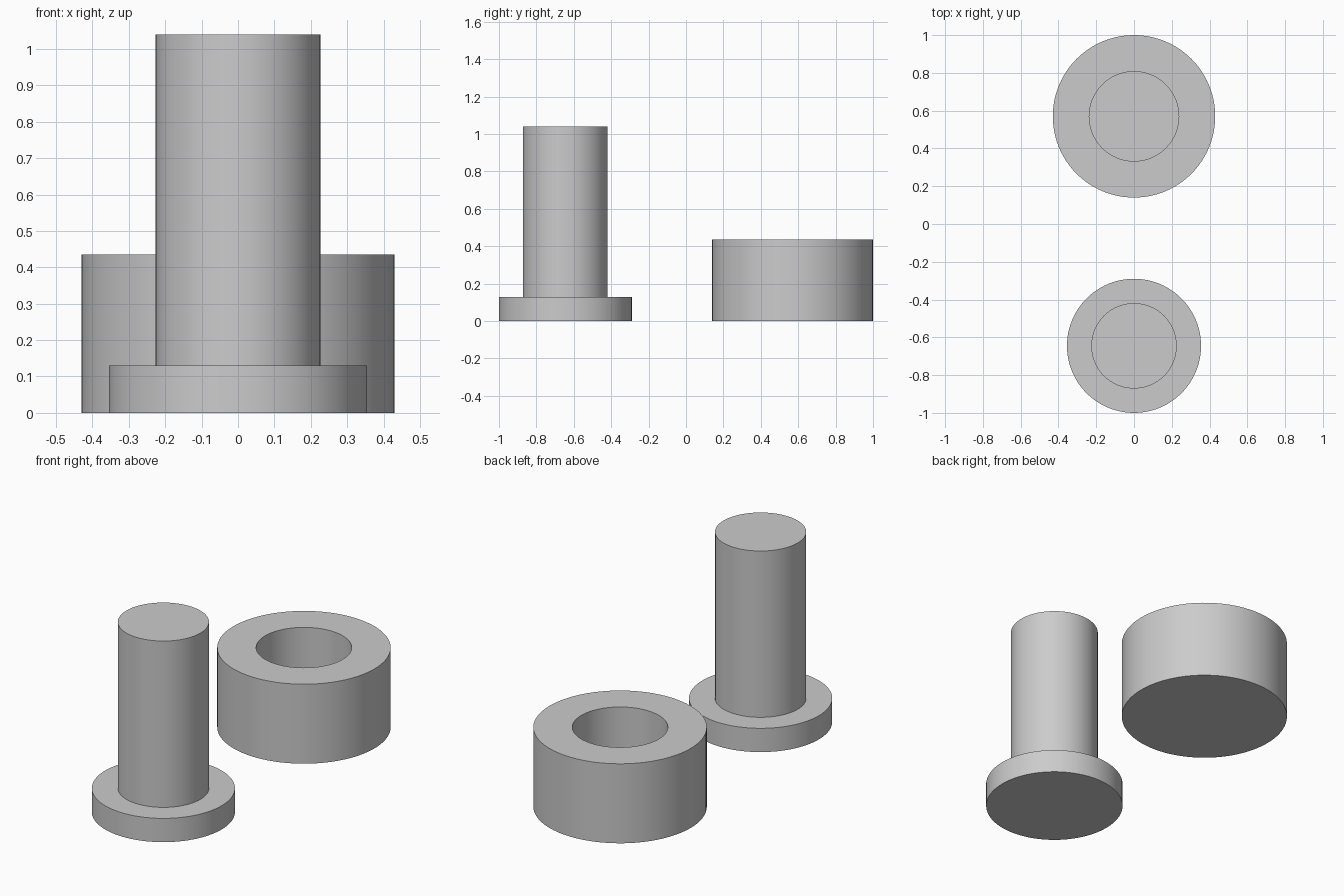
import bpy, bmesh, math

if "Cube" in bpy.data.objects:
    bpy.data.objects.remove(bpy.data.objects["Cube"])

SEGMENTS = 96


def lathe(name, profile, y):
    """Spin an (r, z) profile that starts and ends on the axis."""
    bm = bmesh.new()
    verts = [bm.verts.new((r, 0, z)) for r, z in profile]
    edges = [bm.edges.new(pair) for pair in zip(verts, verts[1:])]
    bmesh.ops.spin(bm, geom=verts + edges, cent=(0, 0, 0), axis=(0, 0, 1),
                   angle=math.tau, steps=SEGMENTS)
    bmesh.ops.remove_doubles(bm, verts=bm.verts, dist=1e-4)
    bmesh.ops.recalc_face_normals(bm, faces=bm.faces)
    mesh = bpy.data.meshes.new(name)
    bm.to_mesh(mesh)
    bm.free()
    obj = bpy.data.objects.new(name, mesh)
    bpy.context.collection.objects.link(obj)
    obj.location.y = y
    bpy.ops.object.select_all(action='DESELECT')
    obj.select_set(True)
    bpy.context.view_layer.objects.active = obj
    bpy.ops.object.shade_smooth_by_angle(angle=math.radians(30))
    return obj


# Pin: wide flange with a plain shaft
lathe("flanged_pin", [(0, 0), (0.355, 0), (0.355, 0.13), (0.226, 0.13),
                      (0.226, 1.04), (0, 1.04)], -0.645)

# Socket: thick round cup with a blind bore and closed floor
lathe("socket_cup", [(0, 0), (0.43, 0), (0.43, 0.435), (0.237, 0.435),
                     (0.237, 0.13), (0, 0.13)], 0.57)
